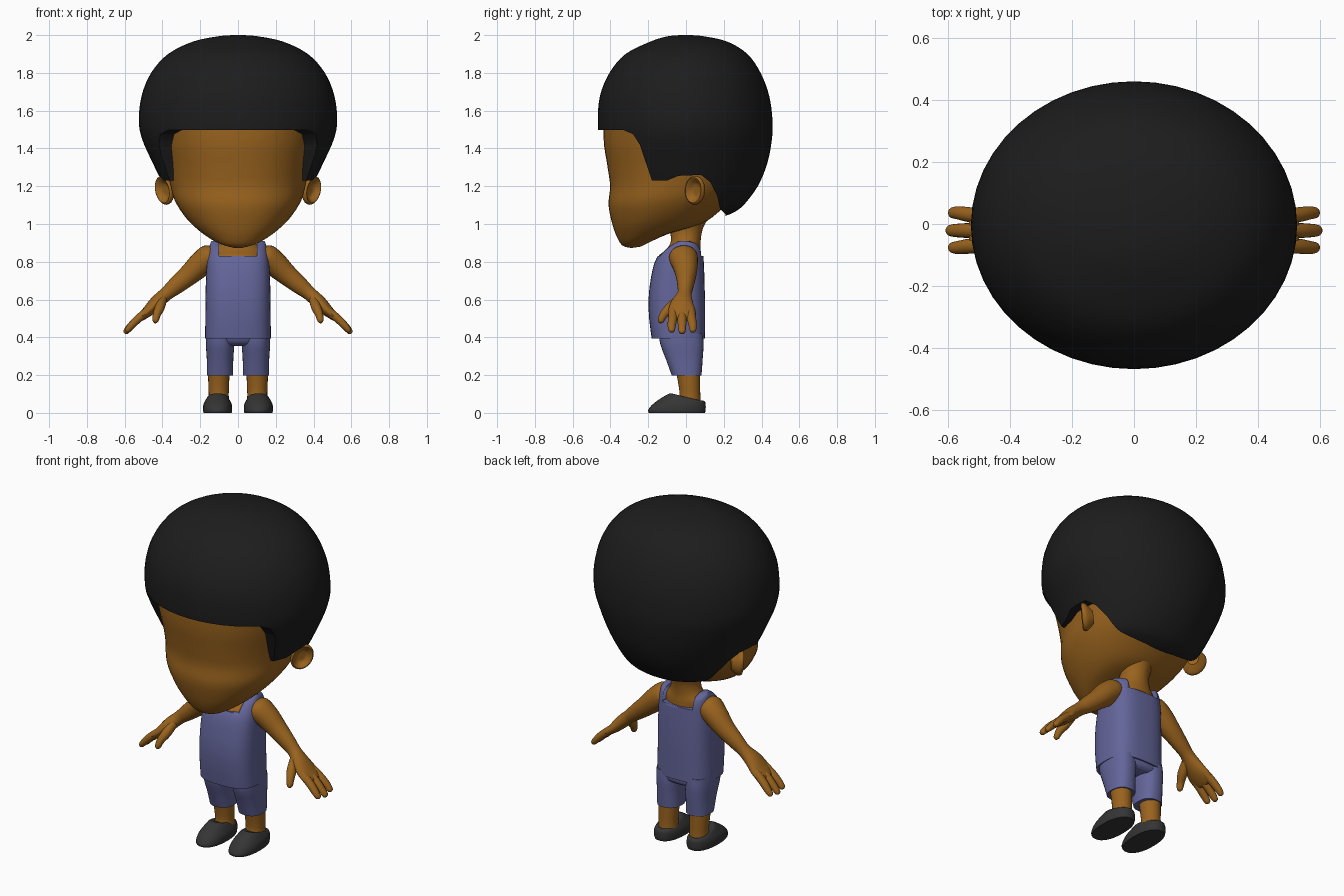
import bpy, bmesh, math
from mathutils import Vector as V

if "Cube" in bpy.data.objects:
    bpy.data.objects.remove(bpy.data.objects["Cube"])


def material(name, rgb):
    m = bpy.data.materials.new(name)
    m.diffuse_color = (*rgb, 1)
    m.use_nodes = True
    m.node_tree.nodes["Principled BSDF"].inputs["Base Color"].default_value = m.diffuse_color
    return m


SKIN = material("skin", (0.32, 0.125, 0.013))
HAIR = material("hair", (0.012, 0.012, 0.012))
CLOTH = material("cloth", (0.125, 0.13, 0.32))
SHOE = material("shoe", (0.035, 0.035, 0.035))


def finish(name, bm, mat, mirror=False, angle=40):
    bmesh.ops.recalc_face_normals(bm, faces=bm.faces)
    me = bpy.data.meshes.new(name)
    bm.to_mesh(me)
    bm.free()
    ob = bpy.data.objects.new(name, me)
    bpy.context.collection.objects.link(ob)
    if mat:
        me.materials.append(mat)
    bpy.ops.object.select_all(action='DESELECT')
    bpy.context.view_layer.objects.active = ob
    ob.select_set(True)
    if mirror:
        md = ob.modifiers.new("mirror", 'MIRROR')
        md.use_mirror_merge = False
        bpy.ops.object.modifier_apply(modifier=md.name)
    bpy.ops.object.shade_smooth_by_angle(angle=math.radians(angle))
    return ob


def loft(name, rings, mat, n=32, p=2.0, steps=4, mirror=False):
    """Smooth skin through (centre, axis a, axis b) superellipse rings."""
    def spline(a, b, c, d, t):
        return 0.5 * (2*b + (c-a)*t + (2*a-5*b+4*c-d)*t*t + (3*b-a-3*c+d)*t**3)
    last = len(rings) - 1
    dense = []
    for i in range(last):
        q = [rings[max(0, min(last, i + k))] for k in (-1, 0, 1, 2)]
        for s in range(steps):
            dense.append([spline(*(r[j] for r in q), s / steps) for j in range(3)])
    dense.append(rings[-1])
    bm = bmesh.new()
    loops = []
    for c, a, b in dense:
        row = []
        for k in range(n):
            t = 2 * math.pi * k / n
            ct, st = math.cos(t), math.sin(t)
            row.append(bm.verts.new(c + a * math.copysign(abs(ct)**(2/p), ct)
                                    + b * math.copysign(abs(st)**(2/p), st)))
        loops.append(row)
    for r, s in zip(loops, loops[1:]):
        for k in range(n):
            bm.faces.new((r[k], r[(k+1) % n], s[(k+1) % n], s[k]))
    bm.faces.new(loops[0])
    bm.faces.new(loops[-1])
    return finish(name, bm, mat, mirror)


def tilted(rows, x=0):
    """Rings from (front y, front z, back y, back z, half width)."""
    return [(V((x, (a+c)/2, (b+d)/2)), V((w, 0, 0)), V((0, (c-a)/2, (d-b)/2)))
            for a, b, c, d, w in rows]


def level(rows, x=0):
    """Rings from (z, front y, back y, half width)."""
    return tilted([(f, z, b, z, w) for z, f, b, w in rows], x)


def tube(rows):
    """Rings along a path of (x, y, z, radius across, thickness radius)."""
    pts = [V(r[:3]) for r in rows]
    out = []
    for i, r in enumerate(rows):
        t = (pts[min(i+1, len(pts)-1)] - pts[max(i-1, 0)]).normalized()
        side = (V((0, 1, 0)) - t * t.y).normalized()
        out.append((pts[i], side * r[3], t.cross(side) * r[4]))
    return out


def cut(ob, outline, half):
    """Cut away a y-z outline extruded across x."""
    bm = bmesh.new()
    l, r = ([bm.verts.new((s * half, y, z)) for y, z in outline] for s in (-1, 1))
    bm.faces.new(l)
    bm.faces.new(r)
    for k in range(len(l)):
        j = (k + 1) % len(l)
        bm.faces.new((l[k], l[j], r[j], r[k]))
    cutter = finish("cutter", bm, None)
    cutter.hide_render = True
    bpy.context.view_layer.objects.active = ob
    md = ob.modifiers.new("cut", 'BOOLEAN')
    md.object, md.operation, md.solver = cutter, 'DIFFERENCE', 'EXACT'
    bpy.ops.object.modifier_move_to_index(modifier=md.name, index=0)
    bpy.ops.object.modifier_apply(modifier=md.name)
    bpy.data.objects.remove(cutter)


# Head with a slanting jaw
loft("head", tilted([
    (-.29, .873, -.24, .88, .03), (-.335, .885, -.10, .945, .12),
    (-.365, .93, .08, 1.0, .20), (-.39, 1.0, .18, 1.07, .275),
    (-.41, 1.1, .26, 1.15, .335), (-.402, 1.2, .34, 1.25, .362),
    (-.415, 1.3, .38, 1.33, .38), (-.436, 1.45, .40, 1.45, .41),
    (-.42, 1.6, .39, 1.6, .42), (-.3, 1.75, .3, 1.75, .3)]), SKIN, n=48, p=2.2)

# Hair: full round volume with the face and ears cut out below the hairline
hair = loft("hair", level([
    (1.04, .0, .20, .12), (1.06, -.1, .25, .23), (1.1, -.2, .305, .32),
    (1.2, -.37, .38, .39), (1.32, -.43, .43, .45), (1.45, -.46, .455, .508),
    (1.55, -.467, .458, .525), (1.68, -.455, .44, .51), (1.8, -.405, .395, .46),
    (1.9, -.32, .325, .37), (1.965, -.19, .22, .24), (1.993, -.1, .1, .11),
    (2.0, -.03, .03, .03)]), HAIR, n=48)
cut(hair, [(-.7, 1.5), (-.33, 1.497), (-.28, 1.475), (-.245, 1.42), (-.18, 1.23),
           (-.1, 1.23), (-.04, 1.255), (.08, 1.26), (.13, 1.22), (.165, 1.15),
           (.18, 1.08), (.21, 1.05), (.21, .9), (-.7, .9)], .8)

# Cupped ears
n, u, v = V((.75, -.65, .05)), V((.65, .75, 0)), V((.15, .03, 1))
loft("ears", [(V((.388, .05, 1.178)) + n*d, u*.064*s, v*.076*s) for d, s in
              [(-.045, .45), (-.01, .93), (.008, 1), (.018, .88), (.008, .7),
               (-.008, .45), (-.01, .08)]], SKIN, n=24, steps=3, mirror=True)

# Chest and neck
loft("chest_and_neck", level([
    (.7, -.17, .085, .15), (.82, -.15, .08, .14), (.86, -.11, .078, .13),
    (.9, -.082, .077, .095), (.95, -.082, .083, .08), (1.0, -.09, .1, .085),
    (1.07, -.12, .15, .1)]), SKIN)

# Sleeveless top with a square neckline leaving two straps
top = loft("tank_top", level([
    (.395, -.182, .1, .174), (.5, -.195, .1, .173), (.6, -.198, .1, .172),
    (.7, -.188, .098, .17), (.8, -.165, .094, .165), (.86, -.125, .088, .155),
    (.895, -.075, .065, .147), (.91, -.04, .02, .14)]), CLOTH, n=48, p=2.9)
cut(top, [(-.4, .83), (.4, .83), (.4, 1.1), (-.4, 1.1)], .1)

# Shorts
loft("shorts_seat", level([(.355, -.1, .07, .1), (.375, -.13, .09, .155),
                           (.43, -.15, .092, .162)]), CLOTH, p=2.6)
loft("shorts_legs", level([(.197, -.075, .082, .069), (.28, -.105, .088, .07),
                           (.36, -.135, .093, .075), (.42, -.145, .09, .075)],
                          .095), CLOTH, p=2.4, mirror=True)

# Lower legs and shoes
loft("lower_legs", level([(.03, -.05, .08, .058), (.09, -.035, .076, .053),
                          (.15, -.04, .075, .055), (.25, -.06, .075, .058)],
                         .102), SKIN, n=24, mirror=True)
loft("shoes", tilted([
    (-.197, 0, .1, 0, .074), (-.2, .015, .104, .015, .077),
    (-.18, .042, .104, .045, .075), (-.14, .073, .098, .062, .064),
    (-.085, .103, .075, .066, .05), (-.06, .095, .06, .06, .03)], .108),
    SHOE, p=2.3, mirror=True)

# Arms running into flat palms
loft("arms", tube([
    (.11, -.015, .845, .05, .04), (.145, -.015, .828, .075, .068),
    (.20, -.005, .785, .068, .066), (.26, 0, .73, .055, .056),
    (.33, -.003, .672, .043, .046), (.38, -.008, .63, .038, .037),
    (.43, -.02, .585, .058, .037), (.475, -.022, .54, .073, .03),
    (.515, -.022, .505, .07, .02), (.525, -.022, .495, .05, .01)]),
    SKIN, n=24, mirror=True)

# Three fingers and a thumb
for i, (y0, y1, r) in enumerate([(-.067, -.076, 0), (-.021, -.021, .008), (.024, .036, 0)]):
    loft("finger_%d" % (i + 1), tube([
        (.47, y0, .545, .023, .023), (.53, (y0+y1)/2, .497, .024, .022),
        (.568+r, y1, .458-r, .021, .019), (.587+r, y1, .435-r, .016, .014),
        (.591+r, y1, .428-r, .005, .004)]), SKIN, n=16, mirror=True)
loft("thumb", tube([
    (.40, -.035, .60, .026, .024), (.415, -.085, .555, .028, .026),
    (.43, -.118, .52, .022, .021), (.437, -.134, .488, .017, .016),
    (.439, -.138, .476, .006, .006)]), SKIN, n=16, mirror=True)
